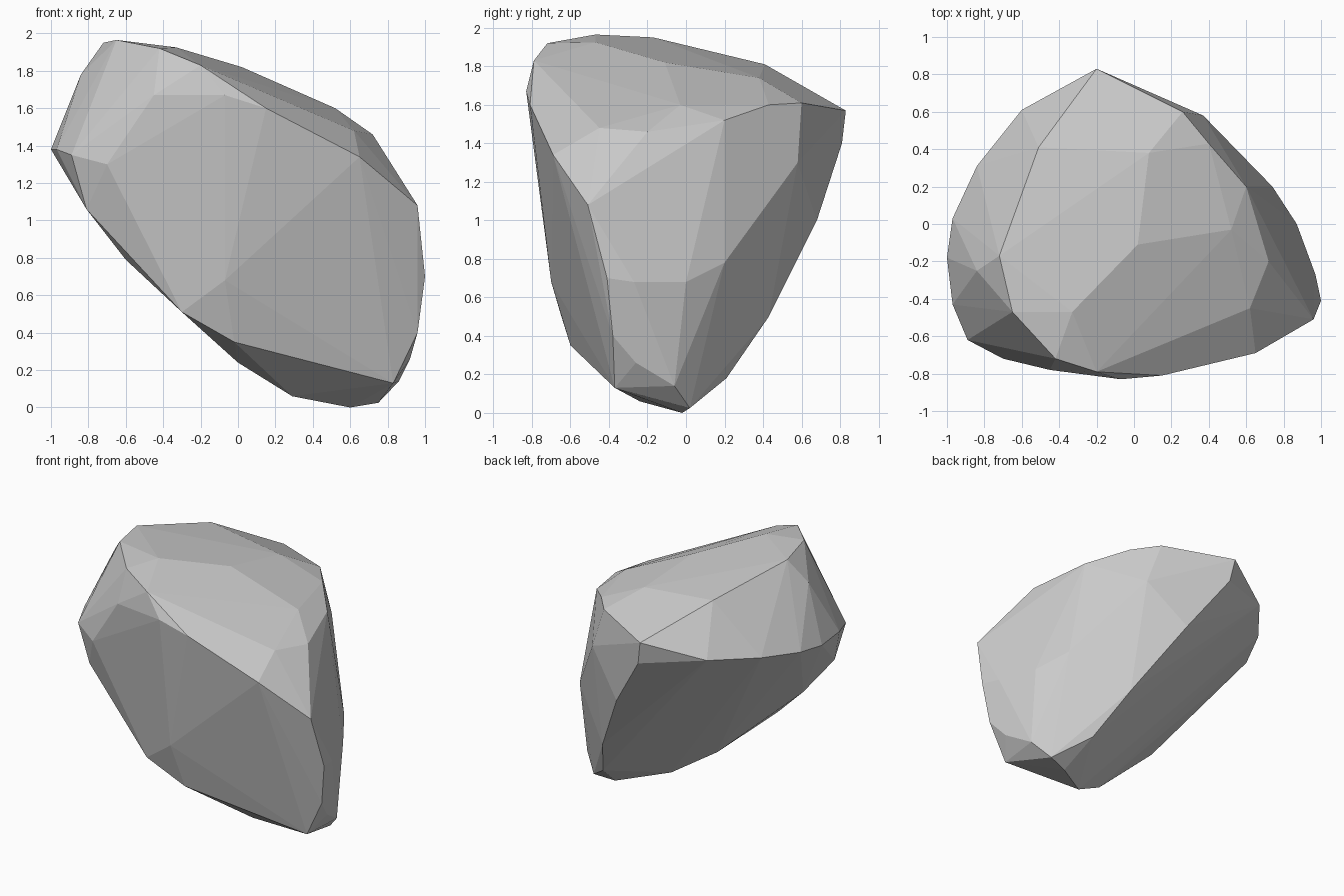
import bpy, bmesh
from math import radians

# Corner points of the boulder, grouped by the side they bound
front_face = [(-.45, -.78, 1.67), (-.07, -.83, 1.67), (.15, -.81, 1.6), (.65, -.69, 1.34),
              (.96, -.51, 1.08), (1, -.41, .7), (.96, -.38, .4), (.83, -.37, .13),
              (-.02, -.6, .35), (-.3, -.65, .51), (-.07, -.7, .68),
              (-.7, -.72, 1.3), (-.89, -.62, 1.35)]
top_face = [(-.2, .83, 1.57), (-.51, .41, 1.81), (-.72, -.17, 1.95), (-.65, -.47, 1.965),
            (-.42, -.72, 1.92), (-.33, -.47, 1.925), (.02, -.11, 1.82), (.08, .38, 1.74),
            (-.2, -.79, 1.83)]
right_face = [(.26, .6, 1.61), (.4, .43, 1.6), (.52, -.03, 1.6), (.6, .2, 1.52), (.72, -.2, 1.46),
              (.62, -.45, 1.48), (.97, -.27, .68), (.87, 0, .68),
              (.74, .2, .78), (.37, .58, 1.3)]
back_edge = [(-.17, .81, 1.4), (.1, .68, 1.0), (.39, .43, .5), (.54, .21, .18)]
left_face = [(-1, -.18, 1.38), (-.97, .03, 1.4), (-.84, .31, 1.43), (-.6, .61, 1.46),
             (-.97, -.43, 1.38), (-.84, -.25, 1.78)]
underside = [(-.81, -.6, 1.06), (-.6, -.53, .79), (0, -.37, .24), (.29, -.24, .06),
             (.6, -.02, 0), (.75, .02, .025), (.86, -.06, .14), (.92, -.26, .26)]

# Boulder: convex hull around the corners, near-coplanar triangles merged
bm = bmesh.new()
for side in (front_face, top_face, right_face, back_edge, left_face, underside):
    for p in side:
        bm.verts.new(p)
hull = bmesh.ops.convex_hull(bm, input=bm.verts[:])
inner = {v for v in hull["geom_interior"] + hull["geom_unused"] if isinstance(v, bmesh.types.BMVert)}
bmesh.ops.delete(bm, geom=list(inner), context='VERTS')
bmesh.ops.dissolve_limit(bm, angle_limit=radians(2), verts=bm.verts[:], edges=bm.edges[:])
bmesh.ops.recalc_face_normals(bm, faces=bm.faces[:])

mesh = bpy.data.meshes.new("boulder")
bm.to_mesh(mesh)
bm.free()
boulder = bpy.data.objects.new("boulder", mesh)
bpy.context.collection.objects.link(boulder)
